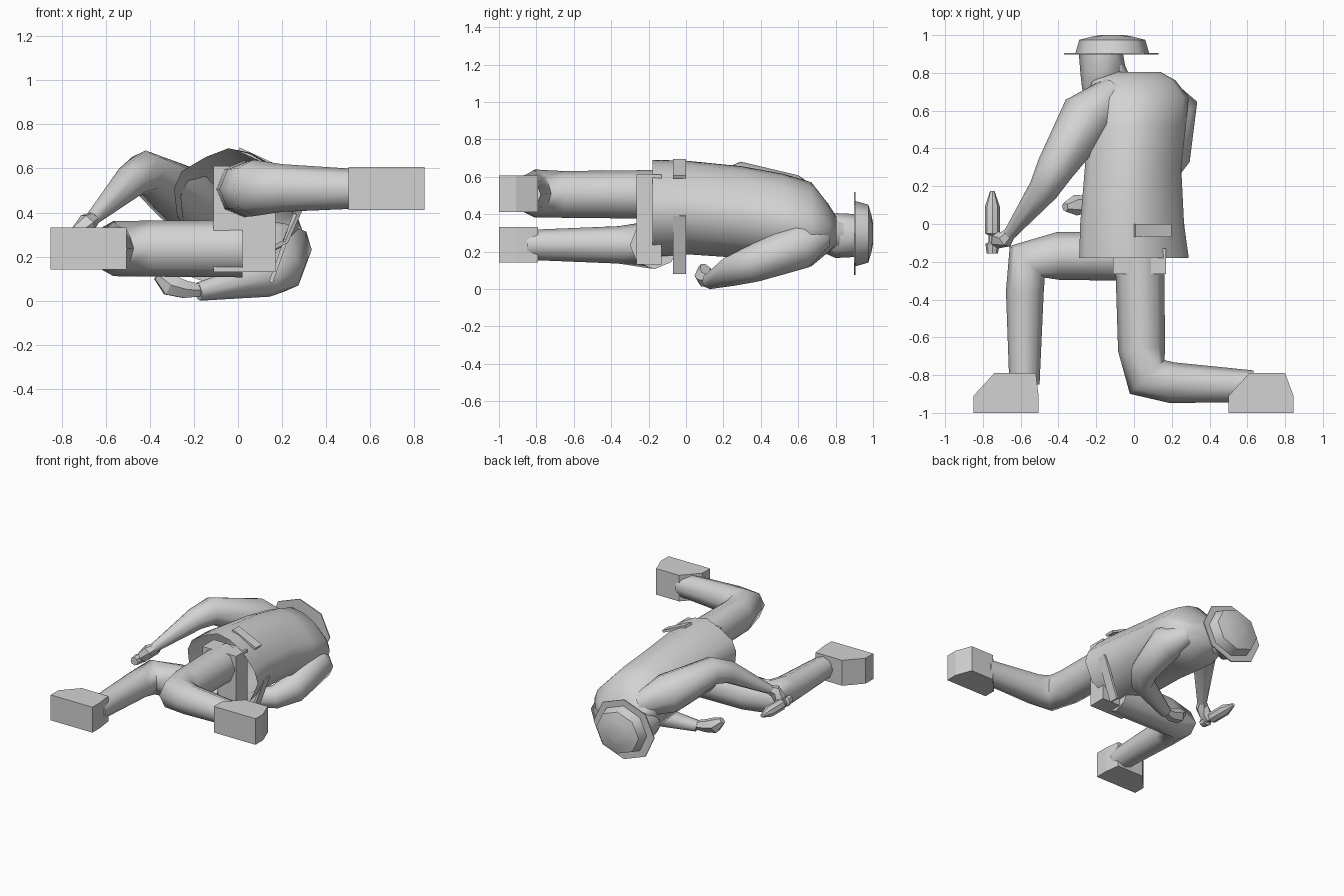
import bpy, bmesh, math
from mathutils import Vector

grey = bpy.data.materials.new("light grey")
grey.diffuse_color = (0.65, 0.65, 0.65, 1)


def finish(name, bm, angle=50):
    bmesh.ops.recalc_face_normals(bm, faces=bm.faces)
    me = bpy.data.meshes.new(name)
    bm.to_mesh(me)
    bm.free()
    me.materials.append(grey)
    ob = bpy.data.objects.new(name, me)
    bpy.context.collection.objects.link(ob)
    bpy.context.view_layer.objects.active = ob
    ob.select_set(True)
    if angle:
        bpy.ops.object.shade_smooth_by_angle(angle=math.radians(angle))
    ob.select_set(False)
    return ob


def skin(name, rings, angle=50, open_start=False):
    bm = bmesh.new()
    vs = [[bm.verts.new(p) for p in r] for r in rings]
    n = len(vs[0])
    for a, b in zip(vs, vs[1:]):
        for i in range(n):
            j = (i + 1) % n
            bm.faces.new((a[i], a[j], b[j], b[i]))
    if not open_start:
        bm.faces.new(vs[0])
    bm.faces.new(vs[-1])
    return finish(name, bm, angle)


def loft(name, rows, section=None, angle=50, open_start=False):
    """Rows of (y, centre x, centre z, radius x, radius z) stacked along y."""
    section = section or OCTAGON
    return skin(name, [[(cx + rx * u, y, cz + rz * v) for u, v in section]
                       for y, cx, cz, rx, rz in rows], angle, open_start)


def tube(name, path, n=8, angle=60):
    """Path of (x, y, z, radius) swept with an n-sided section."""
    pts = [Vector(p[:3]) for p in path]
    rings = []
    for i, p in enumerate(pts):
        t = Vector()
        if i:
            t += (p - pts[i - 1]).normalized()
        if i < len(pts) - 1:
            t += (pts[i + 1] - p).normalized()
        t.normalize()
        u = t.cross(Vector((0, 0, 1))).normalized()
        v = u.cross(t)
        r = path[i][3]
        rings.append([p + r * (u * math.cos(2 * math.pi * k / n) + v * math.sin(2 * math.pi * k / n))
                      for k in range(n)])
    return skin(name, rings, angle)


def extrude(name, outline, z0, z1):
    """Flat-sided solid from an xy outline."""
    return skin(name, [[(x, y, z) for x, y in outline] for z in (z0, z1)], 0)


def rect(x0, x1, y0, y1):
    return [(x0, y0), (x1, y0), (x1, y1), (x0, y1)]


OCTAGON = [(math.cos(i * math.pi / 4), math.sin(i * math.pi / 4)) for i in range(8)]
# Coat section: ridge towards +z, back towards +x
COAT = [(-1, 0.3), (-0.88, 0.6), (-0.5, 0.85), (-0.15, 1), (0.2, 0.92), (0.52, 0.72),
        (0.9, 0.25), (1, -0.1), (0.78, -0.65), (0.15, -1), (-0.6, -0.78), (-0.95, -0.2)]

# Coat body with an open hem, leaning towards the head
loft("coat", [(-0.18, 0.0, 0.435, 0.29, 0.26), (0.0, -0.01, 0.44, 0.275, 0.25),
              (0.3, -0.005, 0.415, 0.255, 0.245), (0.52, 0.01, 0.38, 0.265, 0.24),
              (0.67, 0.02, 0.35, 0.27, 0.225), (0.76, 0.0, 0.33, 0.22, 0.13),
              (0.805, -0.01, 0.32, 0.15, 0.07)], COAT, 70, open_start=True)

# Hips block
extrude("hips", rect(-0.11, 0.17, -0.265, -0.13), 0.135, 0.615)


def plate(name, a, b, y0=-0.07, y1=0.0, t=0.018):
    """Thin plate between two xz points, lying along the coat."""
    d = Vector((b[0] - a[0], b[1] - a[1])).normalized() * t
    ring = [(a[0], a[1]), (b[0], b[1]), (b[0] + d.y, b[1] - d.x), (a[0] + d.y, a[1] - d.x)]
    return skin(name, [[(x, y, z) for x, z in ring] for y in (y0, y1)], 0)


# Belt pouches on the coat
plate("upper_pouch", (0.19, 0.595), (0.0, 0.682))
plate("lower_pouch", (0.14, 0.09), (0.25, 0.4))

# Legs: one bent forward, one kneeling
tube("forward_leg", [(0.02, -0.17, 0.24, 0.13), (-0.4, -0.17, 0.24, 0.127),
                     (-0.565, -0.2, 0.24, 0.125), (-0.578, -0.36, 0.24, 0.1),
                     (-0.58, -0.85, 0.24, 0.08)])
tube("kneeling_leg", [(0.03, -0.17, 0.51, 0.13), (0.04, -0.66, 0.51, 0.125),
                      (0.07, -0.81, 0.515, 0.128), (0.2, -0.84, 0.515, 0.108),
                      (0.63, -0.86, 0.51, 0.085)])

# Boots
extrude("forward_boot", [(-0.85, -1), (-0.505, -1), (-0.505, -0.91), (-0.52, -0.79),
                         (-0.74, -0.79), (-0.85, -0.91)], 0.145, 0.335)
extrude("kneeling_boot", [(0.50, -1), (0.845, -1), (0.845, -0.91), (0.80, -0.79),
                          (0.61, -0.79), (0.50, -0.91)], 0.415, 0.61)

# Sleeves
tube("upper_sleeve", [(-0.1, 0.7, 0.4, 0.09), (-0.25, 0.565, 0.475, 0.145),
                      (-0.42, 0.29, 0.585, 0.1), (-0.48, 0.18, 0.55, 0.08),
                      (-0.66, -0.055, 0.375, 0.033)])
tube("lower_sleeve", [(0.13, 0.72, 0.29, 0.08), (0.215, 0.61, 0.235, 0.125),
                      (0.2, 0.36, 0.14, 0.1), (0.13, 0.25, 0.105, 0.085),
                      (-0.18, 0.125, 0.045, 0.042)])

# Hands
tube("upper_hand", [(-0.64, -0.03, 0.39, 0.025), (-0.68, -0.08, 0.36, 0.045),
                    (-0.72, -0.085, 0.31, 0.045), (-0.74, -0.08, 0.27, 0.02)], n=6, angle=30)
tube("lower_hand", [(-0.16, 0.13, 0.05, 0.03), (-0.24, 0.105, 0.055, 0.045),
                    (-0.31, 0.1, 0.075, 0.055), (-0.365, 0.09, 0.12, 0.025)], n=6, angle=30)

# Held tool
loft("held_tool", [(-0.155, -0.75, 0.29, 0.03, 0.03), (-0.105, -0.75, 0.29, 0.037, 0.037),
                   (-0.095, -0.75, 0.29, 0.02, 0.02), (-0.06, -0.75, 0.29, 0.02, 0.02),
                   (-0.05, -0.75, 0.29, 0.04, 0.04), (0.09, -0.75, 0.29, 0.04, 0.04),
                   (0.175, -0.75, 0.29, 0.012, 0.012)], angle=30)

# Neck, head and hat
tube("neck", [(-0.11, 0.74, 0.3, 0.1), (-0.14, 0.85, 0.295, 0.08)])
loft("head", [(0.68, -0.22, 0.29, 0.045, 0.055), (0.72, -0.2, 0.29, 0.075, 0.085),
              (0.8, -0.162, 0.29, 0.122, 0.12), (0.902, -0.175, 0.29, 0.117, 0.115)])
loft("hat_brim", [(0.898, -0.12, 0.3, 0.25, 0.222), (0.906, -0.12, 0.3, 0.25, 0.222)], angle=0)
loft("hat_crown", [(0.904, -0.115, 0.3, 0.195, 0.175), (0.975, -0.115, 0.3, 0.175, 0.155),
                   (0.994, -0.115, 0.3, 0.1, 0.09), (1.0, -0.115, 0.3, 0.06, 0.055)], angle=55)

# Rest the lowest point on the ground
low = min(v.co.z for o in bpy.data.objects for v in o.data.vertices)
for o in bpy.data.objects:
    o.location.z -= low
